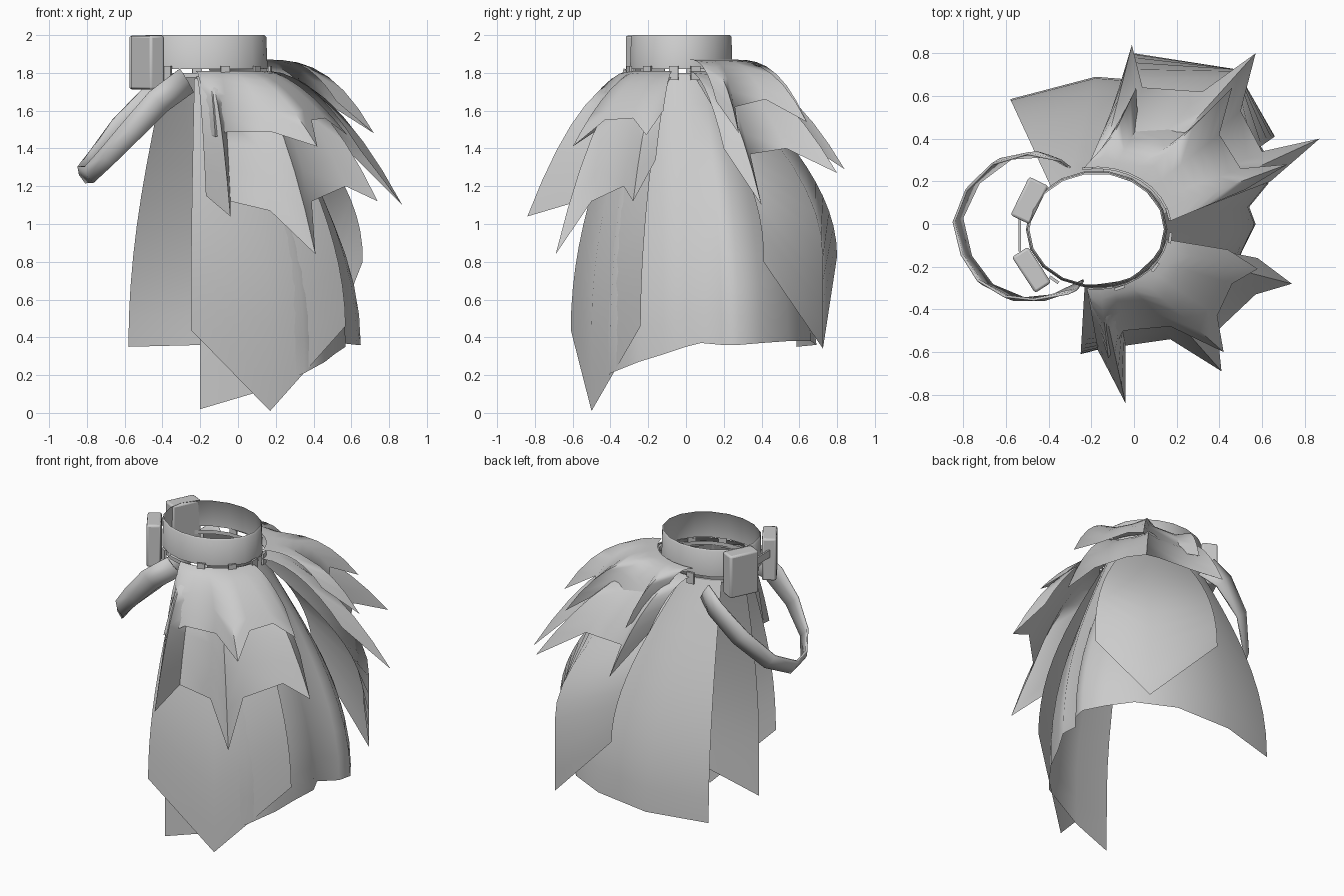
import bpy, math
from mathutils import Vector

if "Cube" in bpy.data.objects:
    bpy.data.objects.remove(bpy.data.objects["Cube"], do_unlink=True)

cloth = bpy.data.materials.new("grey_cloth")
cloth.use_nodes = True
cloth.diffuse_color = (0.6, 0.6, 0.6, 1)
cloth.node_tree.nodes["Principled BSDF"].inputs["Base Color"].default_value = (0.6, 0.6, 0.6, 1)

CX, CY, RX, RY = -0.175, -0.025, 0.325, 0.27


def waist(deg, z, grow=1.0):
    """Point on the oval waist line."""
    a = math.radians(deg)
    return Vector((CX + RX * grow * math.cos(a), CY + RY * grow * math.sin(a), z))


def grid(name, rows, closed=False, angle=60):
    """Skin rows of points, top row first."""
    n = len(rows[0])
    faces = []
    for r in range(len(rows) - 1):
        for c in range(n if closed else n - 1):
            d = (c + 1) % n
            faces.append((r * n + c, (r + 1) * n + c, (r + 1) * n + d, r * n + d))
    mesh = bpy.data.meshes.new(name)
    mesh.from_pydata([tuple(p) for row in rows for p in row], [], faces)
    mesh.materials.append(cloth)
    obj = bpy.data.objects.new(name, mesh)
    bpy.context.collection.objects.link(obj)
    bpy.ops.object.select_all(action="DESELECT")
    obj.select_set(True)
    bpy.context.view_layer.objects.active = obj
    bpy.ops.object.shade_smooth_by_angle(angle=math.radians(angle))
    return obj


def flap(name, start, end, top_z, power, grow, hem, steps=7):
    """Pointed flap that leaves the waist level and sags towards its hem."""
    rows = []
    for s in range(steps + 1):
        t = s / steps
        row = []
        for i, b in enumerate(hem):
            a = waist(start + (end - start) * i / (len(hem) - 1), top_z, grow)
            row.append((a.x + (b[0] - a.x) * t, a.y + (b[1] - a.y) * t,
                        a.z + (b[2] - a.z) * t ** power))
        rows.append(row)
    return grid(name, rows)


def panel(name, start, end, top_z, full, grow, hem, steps=9):
    """Long cloth that flares until the given depth, then hangs straight."""
    rows = []
    for s in range(steps + 1):
        row = []
        for i, b in enumerate(hem):
            a = waist(start + (end - start) * i / (len(hem) - 1), top_z, grow)
            z = a.z + (b[2] - a.z) * s / steps
            out = math.sin(min(1, (top_z - z) / full) * math.pi / 2)
            row.append((a.x + (b[0] - a.x) * out, a.y + (b[1] - a.y) * out, z))
        rows.append(row)
    return grid(name, rows)


# Belt
grid("belt", [[waist(i * 20, z, g) for i in range(18)]
              for z, g in ((2.0, 0.97), (1.99, 1.0), (1.82, 1.02))], closed=True)
grid("belt_cord", [[waist(i * 20, z, 0.97) for i in range(18)]
                   for z in (1.8, 1.775)], closed=True)

# Long wrap skirt, open at the front right
panel("wrap_skirt", -95, 132, 1.79, 1.43, 0.98, [
    (-0.2, -0.5, 0.02), (0.07, -0.47, 0.1), (0.35, -0.4, 0.21), (0.46, -0.25, 0.27),
    (0.51, -0.12, 0.31), (0.57, 0.0, 0.35), (0.54, 0.08, 0.37), (0.63, 0.19, 0.36),
    (0.65, 0.28, 0.36), (0.57, 0.4, 0.37), (0.45, 0.54, 0.38), (0.2, 0.66, 0.38),
    (-0.18, 0.69, 0.36), (-0.58, 0.585, 0.35)])

# Pointed long panels over the skirt
panel("front_panel", -100, -22, 1.77, 1.33, 1.0, [
    (-0.25, -0.61, 0.44), (0.17, -0.5, 0.01), (0.57, -0.24, 0.46)], 12)
panel("back_panel", 15, 85, 1.78, 0.95, 1.0, [
    (0.66, 0.41, 0.8), (0.48, 0.725, 0.34), (0.0, 0.8, 0.83)], 12)

# Pointed flaps in two layers at the front
flap("front_lower_flap", -98, -10, 1.78, 1.9, 1.02, [
    (-0.17, -0.59, 1.15), (-0.04, -0.84, 1.04), (-0.04, -0.57, 1.12), (0.17, -0.54, 1.07),
    (0.41, -0.69, 0.84), (0.39, -0.5, 1.12), (0.57, -0.33, 1.2), (0.74, -0.28, 1.12),
    (0.58, -0.16, 1.34)])
flap("front_upper_flap", -98, -10, 1.81, 1.65, 1.04, [
    (-0.16, -0.5, 1.48), (-0.12, -0.63, 1.46), (-0.05, -0.5, 1.49), (0.17, -0.48, 1.49),
    (0.42, -0.6, 1.41), (0.39, -0.43, 1.55), (0.46, -0.28, 1.56), (0.58, -0.21, 1.47),
    (0.44, -0.12, 1.6)])

# Pointed flaps in two layers at the back
flap("back_lower_flap", 8, 98, 1.81, 1.9, 1.05, [
    (0.64, 0.2, 1.4), (0.87, 0.4, 1.1), (0.6, 0.34, 1.37), (0.5, 0.53, 1.4),
    (0.57, 0.8, 1.27), (0.32, 0.62, 1.42), (0.04, 0.64, 1.42), (-0.01, 0.84, 1.29),
    (-0.1, 0.54, 1.5)])
flap("back_upper_flap", 8, 100, 1.87, 2.6, 1.08, [
    (0.52, 0.16, 1.65), (0.72, 0.28, 1.48), (0.5, 0.26, 1.62), (0.4, 0.42, 1.66),
    (0.46, 0.64, 1.54), (0.3, 0.46, 1.65), (0.02, 0.46, 1.64), (0.01, 0.64, 1.54),
    (-0.1, 0.41, 1.68)])

# Hanging strap looped on the right side
path = [Vector(p) for p in (
    (-0.34, 0.29, 1.75), (-0.45, 0.33, 1.67), (-0.62, 0.3, 1.51), (-0.76, 0.18, 1.34),
    (-0.83, 0.02, 1.26), (-0.79, -0.15, 1.26), (-0.7, -0.28, 1.35), (-0.56, -0.35, 1.5),
    (-0.42, -0.35, 1.65), (-0.27, -0.3, 1.76))]
upper, middle, lower = [], [], []
for i, p in enumerate(path):
    along = (path[min(i + 1, len(path) - 1)] - path[max(i - 1, 0)]).normalized()
    outward = Vector((p.x + 0.35, p.y, 0)).normalized()
    half = 0.045 + 0.06 * (p.z - 1.25)
    side = outward.cross(along).normalized() * half
    if side.z < 0:
        side = -side
    side += outward * 0.02
    upper.append(p + side)
    middle.append(p + outward * 0.012)
    lower.append(p - side)
strap = grid("side_strap", [upper, middle, lower])
thick = strap.modifiers.new("thickness", "SOLIDIFY")
thick.thickness = 0.012


def box(name, center, size, turn, bevel=0.0):
    bpy.ops.mesh.primitive_cube_add(size=1, location=center, rotation=(0, 0, math.radians(turn)))
    obj = bpy.context.object
    obj.name = name
    obj.scale = size
    bpy.ops.object.transform_apply(location=False, rotation=False, scale=True)
    obj.data.materials.append(cloth)
    if bevel:
        mod = obj.modifiers.new("soft_edges", "BEVEL")
        mod.width = bevel
        mod.segments = 2
        bpy.ops.object.shade_smooth_by_angle(angle=math.radians(40))


# Two belt pouches and the link between them
box("rear_pouch", (-0.49, 0.11, 1.855), (0.1, 0.2, 0.285), -26, 0.012)
box("front_pouch", (-0.48, -0.215, 1.855), (0.09, 0.2, 0.285), 33, 0.012)
box("pouch_link", (-0.535, -0.04, 1.9), (0.012, 0.18, 0.05), 0)

# Small belt loops
for deg in (-72, -38, -8, 15, 97, 145, 235):
    box("belt_loop", waist(deg, 1.8, 1.07), (0.014, 0.05, 0.075), deg)
